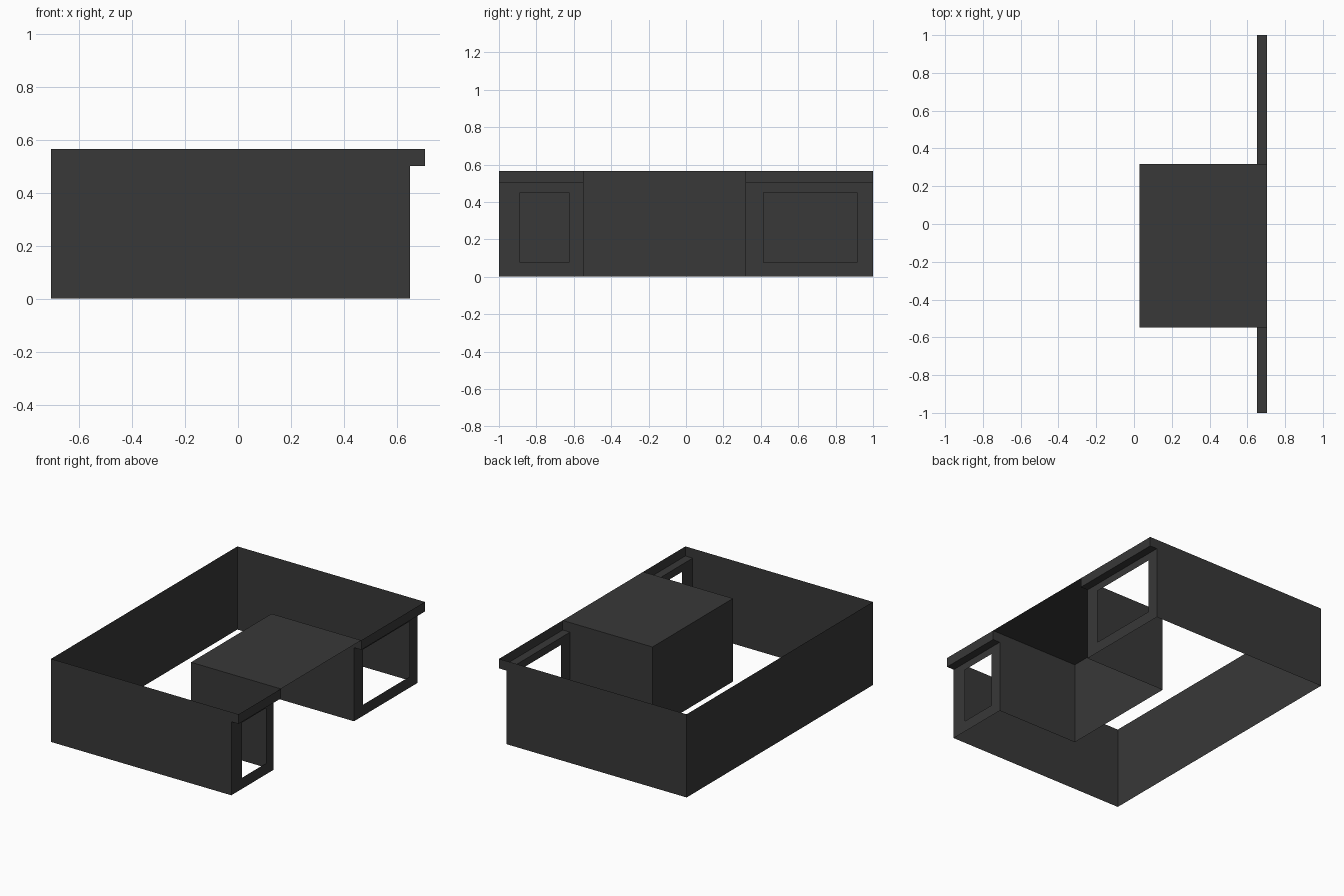
import bpy

if "Cube" in bpy.data.objects:
    bpy.data.objects.remove(bpy.data.objects["Cube"])

# Main dimensions
X_OUT, X_IN, X_BOX = 0.705, 0.65, 0.03   # lip plane, window plane, inner box wall
H, LEDGE = 0.565, 0.50                   # wall top, ledge height
BOX_Y = (-0.547, 0.317)

grey = bpy.data.materials.new("charcoal_grey")
grey.diffuse_color = (0.04, 0.04, 0.04, 1)
grey.use_nodes = True
grey.node_tree.nodes["Principled BSDF"].inputs["Base Color"].default_value = grey.diffuse_color


def sheet(name, verts, faces=None):
    """Flat thin sheet part made of one or more polygons."""
    mesh = bpy.data.meshes.new(name)
    mesh.from_pydata(verts, [], faces or [range(len(verts))])
    mesh.materials.append(grey)
    obj = bpy.data.objects.new(name, mesh)
    bpy.context.collection.objects.link(obj)
    return obj


def side_wall(name, y, x0, flip):
    """Cross wall with the stepped end that carries the lip."""
    pts = [(x0, 0), (X_IN, 0), (X_IN, LEDGE), (X_OUT, LEDGE), (X_OUT, H), (x0, H)]
    if flip:
        pts.reverse()
    sheet(name, [(x, y, z) for x, z in pts])


def wall_x(name, x, y0, y1, z0, z1):
    sheet(name, [(x, y0, z0), (x, y1, z0), (x, y1, z1), (x, y0, z1)])


def window_bay(name, y0, y1, w0, w1, sill=0.075, head=0.45):
    """Panel with an open window, a ledge and an upright lip."""
    outer = [(y0, 0), (y1, 0), (y1, LEDGE), (y0, LEDGE)]
    inner = [(w0, sill), (w1, sill), (w1, head), (w0, head)]
    sheet(name + "_window_panel", [(X_IN, y, z) for y, z in outer + inner],
          [(i, (i + 1) % 4, 4 + (i + 1) % 4, 4 + i) for i in range(4)])
    sheet(name + "_ledge", [(X_IN, y0, LEDGE), (X_IN, y1, LEDGE),
                            (X_OUT, y1, LEDGE), (X_OUT, y0, LEDGE)])
    wall_x(name + "_lip", X_OUT, y0, y1, LEDGE, H)


# Outer walls
side_wall("front_wall", -1, -X_OUT, False)
side_wall("back_wall", 1, -X_OUT, True)
wall_x("left_wall", -X_OUT, 1, -1, 0, H)

# Central box, open towards the right and below
side_wall("box_front_wall", BOX_Y[0], X_BOX, False)
side_wall("box_back_wall", BOX_Y[1], X_BOX, True)
wall_x("box_inner_wall", X_BOX, BOX_Y[1], BOX_Y[0], 0, H)
sheet("box_roof", [(X_BOX, BOX_Y[0], H), (X_OUT, BOX_Y[0], H),
                   (X_OUT, BOX_Y[1], H), (X_BOX, BOX_Y[1], H)])

# Window bays either side of the box
window_bay("front_bay", -1, BOX_Y[0], -0.888, -0.626)
window_bay("back_bay", BOX_Y[1], 1, 0.415, 0.915)
